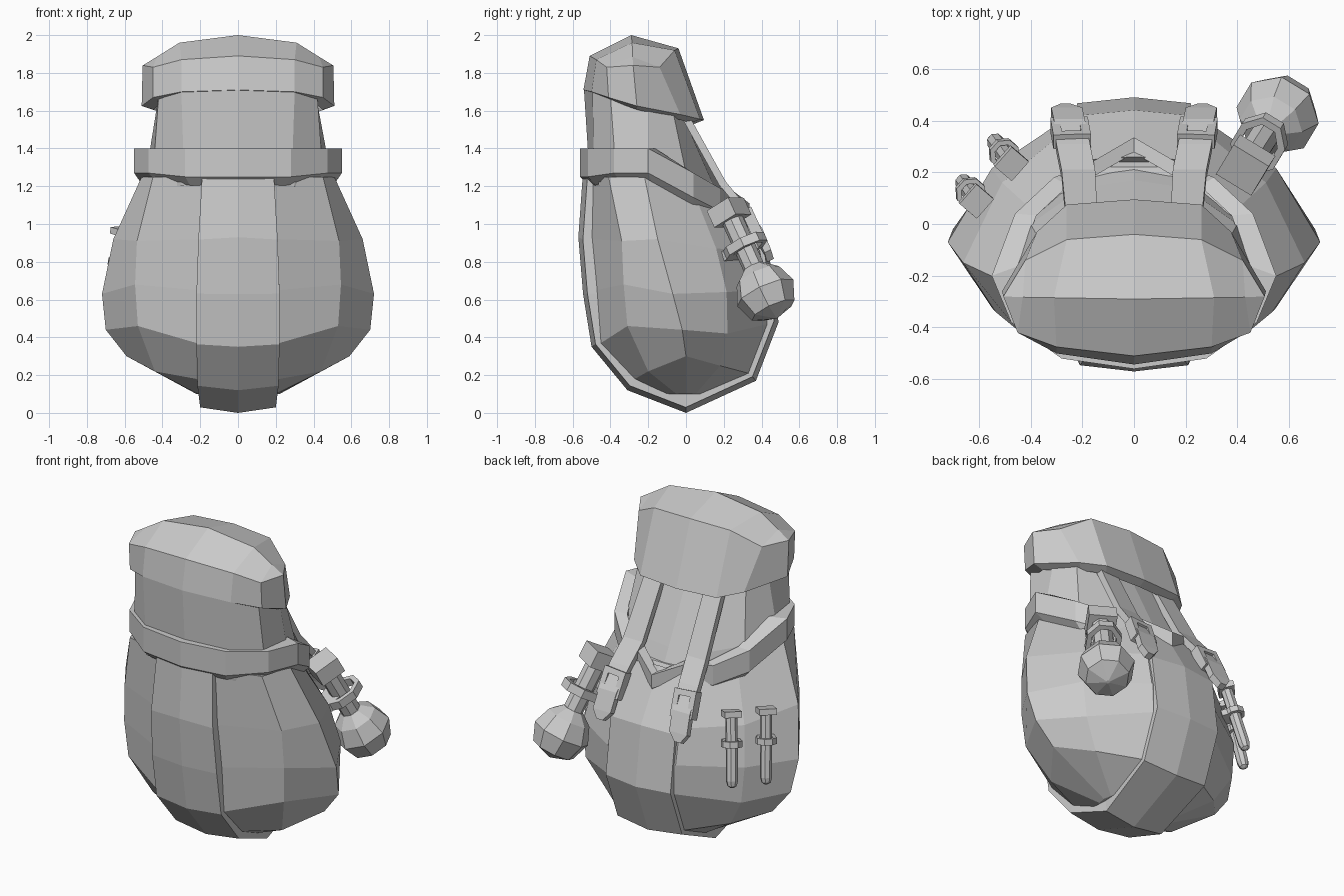
import bpy, bmesh, math
from mathutils import Vector, Matrix

if "Cube" in bpy.data.objects:
    bpy.data.objects.remove(bpy.data.objects["Cube"])


def finish(name, bm):
    bmesh.ops.remove_doubles(bm, verts=bm.verts, dist=1e-4)
    bmesh.ops.recalc_face_normals(bm, faces=bm.faces)
    me = bpy.data.meshes.new(name)
    bm.to_mesh(me)
    bm.free()
    ob = bpy.data.objects.new(name, me)
    bpy.context.collection.objects.link(ob)
    return ob


def loft(name, rings, caps=True, loop=False):
    """Skin a list of closed rings with flat faces."""
    bm = bmesh.new()
    vs = [[bm.verts.new(p) for p in r] for r in rings]
    n = len(vs[0])
    pairs = list(zip(vs, vs[1:])) + ([(vs[-1], vs[0])] if loop else [])
    for a, b in pairs:
        for i in range(n):
            j = (i + 1) % n
            bm.faces.new((a[i], a[j], b[j], b[i]))
    if caps and not loop:
        bm.faces.new(vs[0])
        bm.faces.new(vs[-1])
    return finish(name, bm)


def mirrored(half):
    """Complete a half ring (x >= 0) into a full one."""
    return half + [(-x, y, z) for x, y, z in reversed(half) if x > 0]


def frame(p, q, side):
    """Matrix at p with local z toward q, local x near side."""
    z = (Vector(q) - Vector(p)).normalized()
    y = z.cross(Vector(side)).normalized()
    x = y.cross(z)
    m = Matrix((x, y, z)).transposed().to_4x4()
    m.translation = Vector(p)
    return m


def box(name, m, centre, size):
    bm = bmesh.new()
    bmesh.ops.create_cube(bm, size=1, matrix=m @ Matrix.Translation(centre) @ Matrix.Diagonal((*size, 1)))
    return finish(name, bm)


def lathe(name, m, prof, n):
    """Turned part: (radius, height) pairs about local z."""
    rings = [[m @ Vector((r * math.cos(2 * math.pi * (k + .5) / n),
                          r * math.sin(2 * math.pi * (k + .5) / n), h)) for k in range(n)] for r, h in prof]
    return loft(name, rings)


def band_loop(name, m, z, h, rx, ry, t):
    """Eight-sided open loop around local z."""
    rings = []
    for k in range(8):
        a = math.pi * (k + .5) / 4
        c, s = math.cos(a), math.sin(a)
        rings.append([m @ Vector((c * (rx + d), s * (ry + d), z + e))
                      for d, e in ((0, -h), (t, -h), (t, h), (0, h))])
    return loft(name, rings, loop=True)


# sack body
loft("sack_body", [mirrored(r) for r in [
    [(.2, -.1, .1), (.21, -.05, .1), (.22, 0, .1), (.21, .05, .1), (.2, .1, .1)],
    [(.22, -.27, .18), (.44, -.2, .22), (.59, 0, .3), (.43, .18, .25), (.22, .33, .21)],
    [(.22, -.45, .37), (.53, -.31, .46), (.7, -.02, .44), (.53, .22, .42), (.22, .43, .47)],
    [(.21, -.475, .65), (.545, -.33, .68), (.72, -.07, .63), (.55, .215, .64), (.23, .43, .65)],
    [(.2, -.5, .92), (.535, -.34, .91), (.66, -.15, .92), (.51, .16, .87), (.23, .39, .86)],
    [(.19, -.49, 1.25), (.45, -.41, 1.25), (.51, -.22, 1.25), (.4, .06, 1.12), (.2, .22, 1.14)]]])

# raised centre band wrapping front, bottom and back
rings = []
for y, z, w in [(-.545, 1.28, .19), (-.57, .93, .21), (-.545, .63, .22), (-.5, .35, .22), (-.31, .12, .215),
                (0, 0, .2), (.37, .17, .22), (.49, .48, .22), (.44, .84, .22), (.26, 1.14, .2)]:
    c = Vector((-.03, .65))
    e = c + (Vector((y, z)) - c) * .955
    i = c + (Vector((y, z)) - c) * .75
    rings.append([(-w, *i), (-w, *e), (0, y, z), (w, *e), (w, *i)])
loft("centre_band", rings)

# neck of the sack
loft("sack_neck", [mirrored(r) for r in [
    [(0, -.5, 1.2), (.3, -.46, 1.2), (.43, -.36, 1.2), (.48, -.2, 1.2), (.4, .02, 1.1), (.2, .2, 1.08), (0, .24, 1.08)],
    [(0, -.52, 1.4), (.29, -.49, 1.4), (.44, -.38, 1.4), (.465, -.2, 1.4), (.4, 0, 1.27), (.2, .14, 1.22), (0, .17, 1.22)],
    [(0, -.54, 1.71), (.3, -.495, 1.7), (.42, -.4, 1.68), (.42, -.2, 1.64), (.36, -.07, 1.6), (.2, -.02, 1.58), (0, -.01, 1.58)]]])

# folded collar, dipping to a point at the back
path = [(0, -.56, 1.4, .15), (.28, -.52, 1.4, .15), (.475, -.38, 1.4, .13), (.55, -.2, 1.4, .13),
        (.46, .04, 1.27, .13), (.31, .18, 1.19, .12), (.18, .23, 1.19, .09), (0, .335, 1.11, .08)]
path += [(-x, y, z, h) for x, y, z, h in reversed(path[1:-1])]
loft("collar", [[(x, y, z), (x, y, z - h), (x * .91, y * .92, z - h - .045), (x * .82, y * .82, z - h), (x * .82, y * .82, z)]
                for x, y, z, h in path], loop=True)

# top flap: rim, rounded wall, ridge
rim = [(0, .095, 1.55), (.26, .075, 1.555), (.375, -.03, 1.58), (.51, -.26, 1.625),
       (.45, -.41, 1.67), (.3, -.5, 1.7), (0, -.543, 1.71)]
wall = [(0, -.04, 1.93), (.26, -.06, 1.92), (.42, -.14, 1.83), (.505, -.28, 1.84),
        (.45, -.42, 1.83), (.3, -.475, 1.87), (0, -.51, 1.89)]
ridge = [(0, -.29, 2), (.31, -.285, 1.96), (.43, -.283, 1.885), (.5, -.28, 1.842),
         (.43, -.283, 1.885), (.31, -.285, 1.96), (0, -.29, 2)]
inner = [(x * .88, -.25 + (y + .25) * .85, z - .02) for x, y, z in rim]
loft("top_flap", [mirrored(r) for r in (inner, rim, wall, ridge)], caps=False)

# straps with buckles
for s, tag in ((1, "right"), (-1, "left")):
    rings = []
    for x, y, z, w in [(.2, .0, 1.58, .06), (.215, .2, 1.22, .065), (.235, .3, 1.1, .065),
                       (.25, .395, .97, .06), (.26, .44, .86, .06), (.265, .455, .81, .02)]:
        rings.append([(s * (x + a), y + b, z + b * .5) for a, b in ((-w, -.025), (w, -.025), (w, .01), (-w, .01))])
    loft("strap_" + tag, rings)
    m = frame((s * .243, .34, 1.03), (s * .253, .395, .91), (1, 0, 0))
    for d in (-1, 1):
        box("buckle_side_" + tag, m, (d * .055, 0, .03), (.035, .06, .16))
        box("buckle_bar_" + tag, m, (0, 0, .03 + d * .062), (.09, .06, .035))

# round flask hung upside down on the right
m = frame((.42, .21, 1.1), (.555, .42, .635), (1, -.6, 0))
L = (Vector((.555, .42, .635)) - Vector((.42, .21, 1.1))).length
box("flask_stopper", m, (0, 0, .045), (.16, .15, .1))
lathe("flask_neck", m, [(.058, .05), (.058, L - .1)], 8)
lathe("flask_bulb", m, [(.06, L - .155), (.125, L - .1), (.165, L), (.125, L + .105), (.01, L + .15)], 8)
band_loop("flask_loop", m, .25, .025, .075, .1, .03)
inward = (m.to_3x3().inverted() @ Vector((-.6, -.8, 0))) * .1
inward.z = 0
box("flask_loop_tab", m, inward + Vector((0, 0, .25)), (.14, .12, .05))

# two slim vials on the left
for p, q in (((-.475, .235, .96), (-.545, .33, .54)), ((-.61, .09, .96), (-.665, .17, .54))):
    m = frame(p, q, (.6, .7, 0))
    lathe("vial", m, [(.034, 0), (.034, .38), (.026, .41), (.01, .42)], 8)
    box("vial_stopper", m, (0, 0, 0), (.1, .09, .035))
    band_loop("vial_loop", m, .17, .018, .04, .04, .02)
    back = m.to_3x3().inverted() @ Vector((.03, -.04, 0))
    box("vial_loop_tab", m, (back.x, back.y, .17), (.1, .05, .036))
